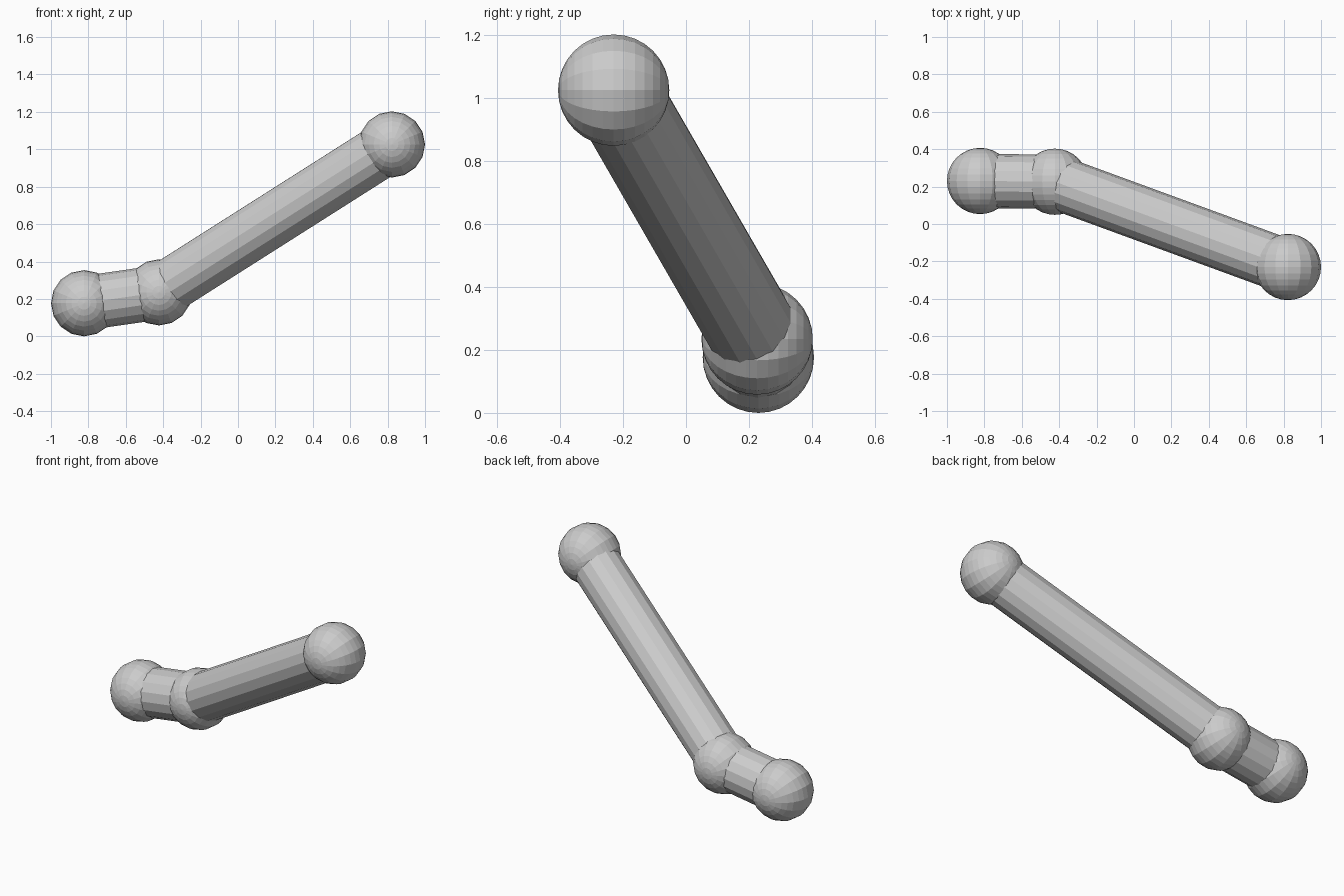
import bpy
from math import radians
from mathutils import Vector

if "Cube" in bpy.data.objects:
    bpy.data.objects.remove(bpy.data.objects["Cube"])

BALL_R, ROD_R, SIDES = 0.177, 0.145, 16

# Joint centres: low end, elbow, high end
LOW = Vector((-0.823, 0.23, 0.177))
ELBOW = Vector((-0.423, 0.226, 0.235))
HIGH = Vector((0.823, -0.23, 1.026))


def ball(name, centre):
    bpy.ops.mesh.primitive_uv_sphere_add(segments=SIDES, ring_count=SIDES, radius=BALL_R,
                                         location=centre, rotation=(radians(90), 0, 0))
    bpy.context.object.name = name


def rod(name, a, b):
    d = b - a
    bpy.ops.mesh.primitive_cylinder_add(vertices=SIDES, radius=ROD_R, depth=d.length,
                                        location=(a + b) / 2,
                                        rotation=d.to_track_quat('Z', 'Y').to_euler())
    bpy.context.object.name = name


# Ball joints
ball("low_ball", LOW)
ball("elbow_ball", ELBOW)
ball("high_ball", HIGH)

# Connecting rods
rod("short_rod", LOW, ELBOW)
rod("long_rod", ELBOW, HIGH)
